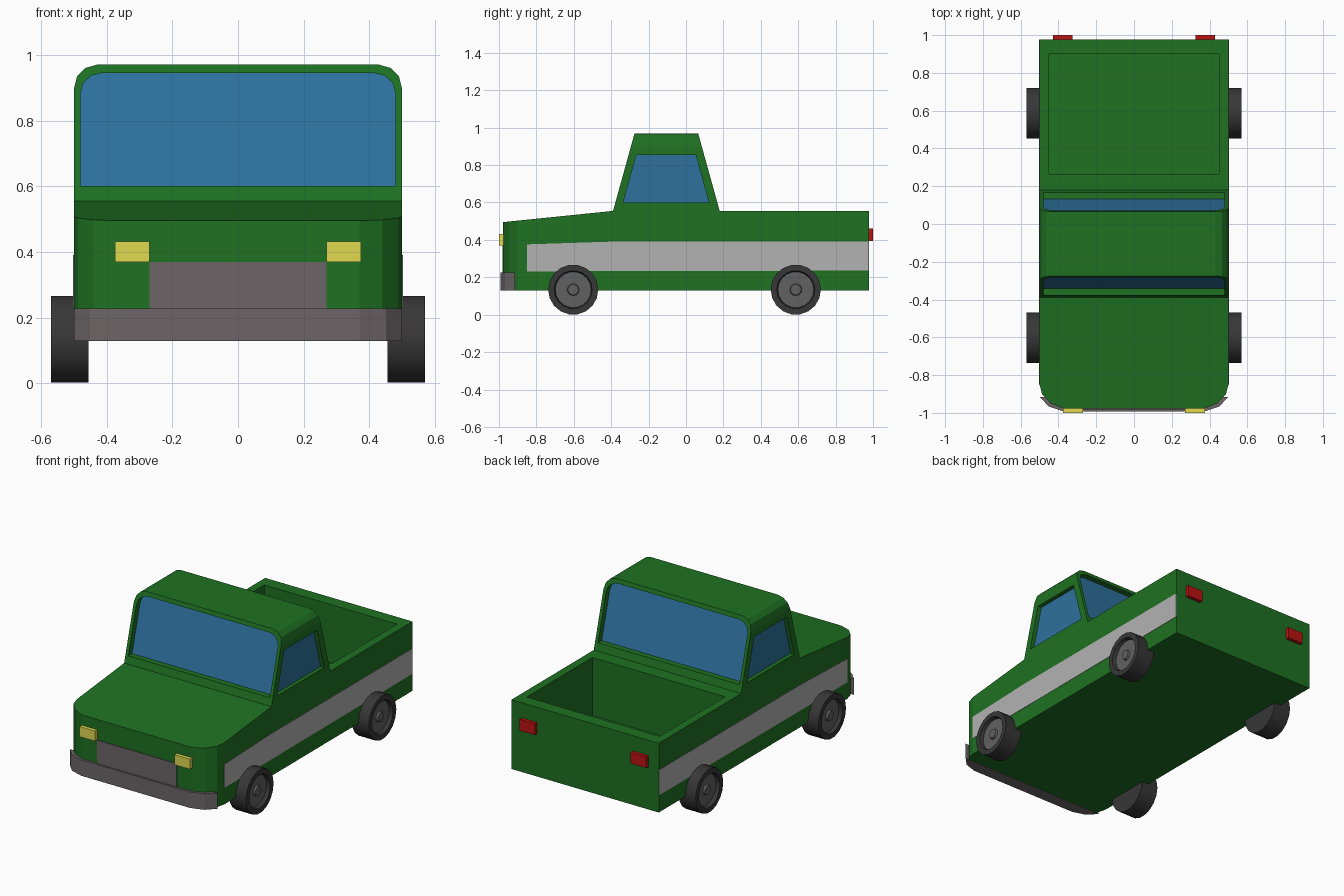
import bpy, bmesh
from math import sin, cos, pi, radians

if "Cube" in bpy.data.objects:
    bpy.data.objects.remove(bpy.data.objects["Cube"])


def material(name, r, g, b):
    m = bpy.data.materials.new(name)
    m.diffuse_color = (r, g, b, 1)
    m.use_nodes = True
    m.node_tree.nodes["Principled BSDF"].inputs["Base Color"].default_value = m.diffuse_color
    return m


GREEN = material("green_paint", 0.013, 0.165, 0.016)
GLASS = material("window_glass", 0.026, 0.165, 0.34)
STRIPE = material("stripe_grey", 0.45, 0.45, 0.45)
TRIM = material("trim_grey", 0.15, 0.13, 0.135)
YELLOW = material("lamp_yellow", 0.75, 0.70, 0.08)
RED = material("lamp_red", 0.5, 0.006, 0.006)
RUBBER = material("tyre_rubber", 0.04, 0.038, 0.04)
HUB = material("hub_grey", 0.12, 0.12, 0.12)


def finish(name, bm, *mats):
    bmesh.ops.recalc_face_normals(bm, faces=bm.faces[:])
    me = bpy.data.meshes.new(name)
    bm.to_mesh(me)
    bm.free()
    for m in mats:
        me.materials.append(m)
    ob = bpy.data.objects.new(name, me)
    bpy.context.collection.objects.link(ob)
    return ob


def bridge(bm, a, b):
    n = len(a)
    return [bm.faces.new((a[i], a[(i + 1) % n], b[(i + 1) % n], b[i])) for i in range(n)]


def loft(name, ring_a, ring_b, mat):
    """Closed solid between two matching outlines."""
    bm = bmesh.new()
    a, b = ([bm.verts.new(p) for p in r] for r in (ring_a, ring_b))
    bridge(bm, a, b)
    bm.faces.new(a)
    bm.faces.new(b)
    return finish(name, bm, mat)


def box(name, x0, x1, y0, y1, z0, z1, mat):
    corners = [(x0, z0), (x1, z0), (x1, z1), (x0, z1)]
    return loft(name, [(x, y0, z) for x, z in corners], [(x, y1, z) for x, z in corners], mat)


def recess(bm, face, rim, push, mat=0):
    """Replace a face with a border, recess walls and a sunken panel."""
    outer = list(face.verts)
    inner = [bm.verts.new(rim(v.co)) for v in outer]
    deep = [bm.verts.new((v.co.x + push[0], v.co.y + push[1], v.co.z + push[2])) for v in inner]
    bm.faces.remove(face)
    bridge(bm, outer, inner)
    bridge(bm, inner, deep)
    bm.faces.new(deep).material_index = mat


def mirrored(half):
    return half + [(-x, y) for x, y in reversed(half)]


# Body: plan outline with chamfered nose, sloping hood and sunken bed
def deck(y):
    return 0.555 if y >= -0.39 else 0.555 + (y + 0.39) * 0.06 / 0.588


plan = mirrored([(0.37, -0.978), (0.44, -0.95), (0.487, -0.90), (0.5, -0.85),
                 (0.5, -0.39), (0.5, 0.18), (0.5, 0.978)])
bm = bmesh.new()
low = [bm.verts.new((x, y, 0.13)) for x, y in plan]
top = [bm.verts.new((x, y, deck(y))) for x, y in plan]
bridge(bm, low, top)
bm.faces.new(low)
bm.faces.new(top[:5] + top[9:])
bm.faces.new([top[i] for i in (4, 5, 8, 9)])
bed = bm.faces.new(top[5:9])
recess(bm, bed, lambda c: (c.x * 0.9, 0.265 if c.y < 0.5 else 0.90, c.z), (0, 0, -0.355))
finish("body", bm, GREEN)


# Cab: rounded section between two slanted ends, with four sunken windows
def y_front(z):
    return -0.39 + (z - 0.555) * 0.115 / 0.415


def y_back(z):
    return 0.18 - (z - 0.555) * 0.115 / 0.415


section = mirrored([(0.5, 0.555), (0.5, 0.895), (0.49, 0.935), (0.465, 0.96), (0.43, 0.97)])
bm = bmesh.new()
front = [bm.verts.new((x, y_front(z), z)) for x, z in section]
back = [bm.verts.new((x, y_back(z), z)) for x, z in section]
walls = bridge(bm, front, back)
for ring, edge, push in ((front, y_front, 0.036), (back, y_back, -0.036)):
    def end_rim(c):
        z = 0.60 + (c.z - 0.555) * 0.345 / 0.415
        return (c.x * 0.96, edge(z), z)
    recess(bm, bm.faces.new(ring), end_rim, (0, push, 0), 1)


def side_rim(c):
    z = 0.60 + (c.z - 0.555) * 0.75
    return (c.x, y_front(z) + 0.042 if c.y < -0.1 else y_back(z) - 0.045, z)


recess(bm, walls[0], side_rim, (-0.025, 0, 0), 1)
recess(bm, walls[8], side_rim, (0.025, 0, 0), 1)
finish("cab", bm, GREEN, GLASS)

# Front bumper and grille
bumper = mirrored([(0.5, -0.915), (0.45, -0.967), (0.37, -0.993)])
loft("front_bumper", [(x, y, 0.129) for x, y in bumper],
     [(x, y, 0.227) for x, y in bumper], TRIM)
box("grille", -0.27, 0.27, -0.982, -0.95, 0.22, 0.37, TRIM)


# Wheels: lathed profile, tyre and hub coloured by segment
def wheel(name, s, cy, cz=0.134, n=18):
    profile = [(0.455, 0.134), (0.57, 0.134), (0.57, 0.102), (0.548, 0.096),
               (0.548, 0.032), (0.56, 0.028)]
    bm = bmesh.new()
    rings = [[bm.verts.new((s * x, cy + r * sin(2 * pi * (i + 0.5) / n),
                            cz - r * cos(2 * pi * (i + 0.5) / n))) for i in range(n)]
             for x, r in profile]
    for k in range(len(rings) - 1):
        for f in bridge(bm, rings[k], rings[k + 1]):
            f.material_index = int(k > 2)
    bm.faces.new(rings[0])
    bm.faces.new(rings[-1]).material_index = 1
    ob = finish(name, bm, RUBBER, HUB)
    bpy.ops.object.select_all(action='DESELECT')
    ob.select_set(True)
    bpy.context.view_layer.objects.active = ob
    bpy.ops.object.shade_smooth_by_angle(angle=radians(30))


# Paired parts: lamps, side stripes and wheels
for side, s in (("left", -1), ("right", 1)):
    box("headlight_" + side, s * 0.27, s * 0.375, -1.0, -0.96, 0.37, 0.432, YELLOW)
    box("taillight_" + side, s * 0.325, s * 0.43, 0.96, 1.0, 0.393, 0.462, RED)
    stripe = [(-0.85, 0.232), (0.977, 0.236), (0.977, 0.391), (-0.39, 0.391), (-0.85, 0.376)]
    loft("stripe_" + side, [(s * 0.49, y, z) for y, z in stripe],
         [(s * 0.502, y, z) for y, z in stripe], STRIPE)
    wheel("front_wheel_" + side, s, -0.603)
    wheel("rear_wheel_" + side, s, 0.587)
